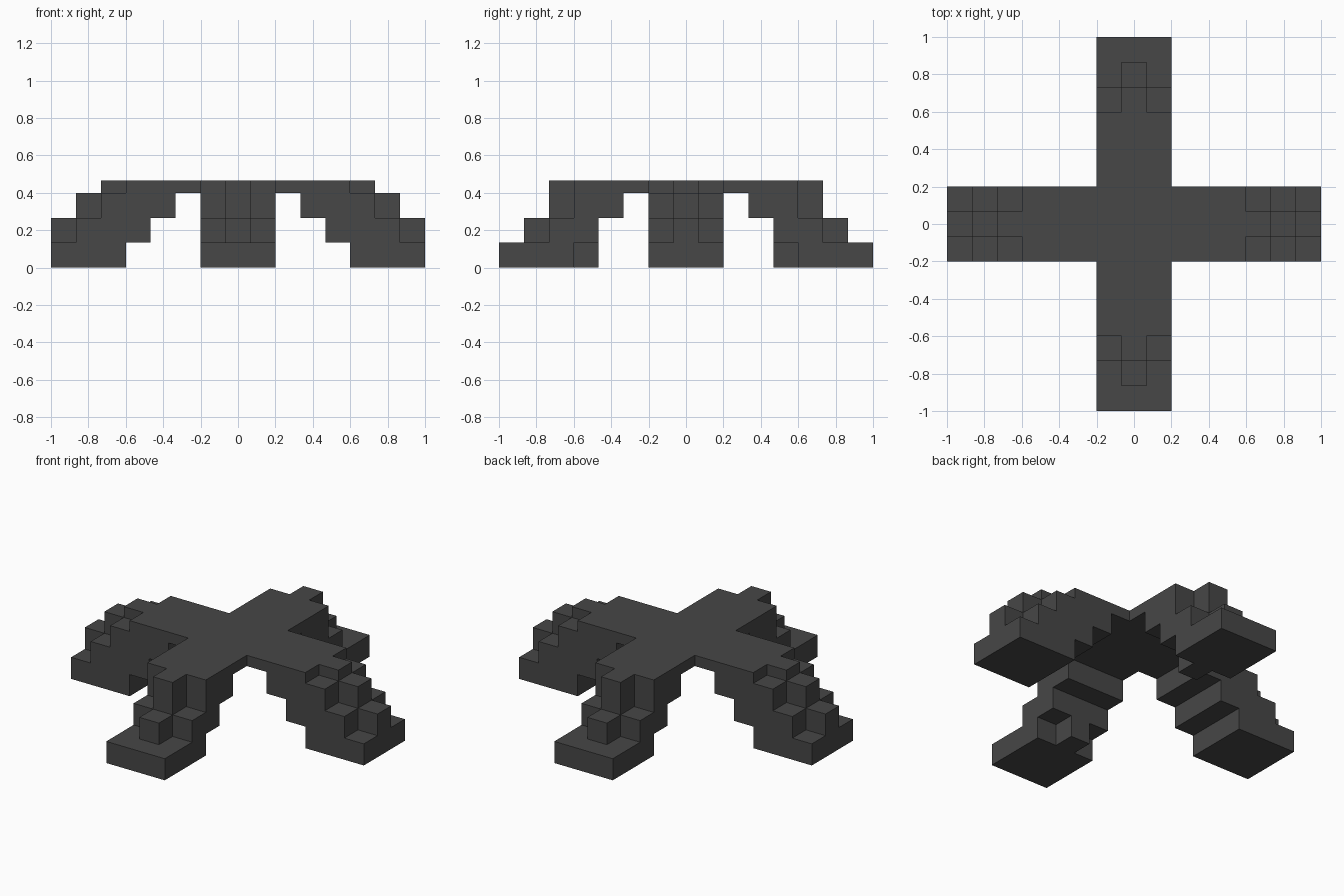
import bpy, bmesh, math
from mathutils import Matrix

if "Cube" in bpy.data.objects:
    bpy.data.objects.remove(bpy.data.objects["Cube"])

U = 2 / 15                       # block size
LEVELS = [0, 1, 2, 3, 3.5]       # layer heights in blocks, the top layer is a half slab

grey = bpy.data.materials.new("dark_grey")
grey.use_nodes = True
colour = (0.063, 0.063, 0.063, 1)
grey.diffuse_color = colour
grey.node_tree.nodes["Principled BSDF"].inputs["Base Color"].default_value = colour

# Each face of a block: direction to the neighbour and its corners, seen from outside
FACES = {
    (1, 0, 0): [(1, 0, 0), (1, 1, 0), (1, 1, 1), (1, 0, 1)],
    (-1, 0, 0): [(0, 0, 0), (0, 0, 1), (0, 1, 1), (0, 1, 0)],
    (0, 1, 0): [(0, 1, 0), (0, 1, 1), (1, 1, 1), (1, 1, 0)],
    (0, -1, 0): [(0, 0, 0), (1, 0, 0), (1, 0, 1), (0, 0, 1)],
    (0, 0, 1): [(0, 0, 1), (1, 0, 1), (1, 1, 1), (0, 1, 1)],
    (0, 0, -1): [(0, 0, 0), (0, 1, 0), (1, 1, 0), (1, 0, 0)],
}


def block_part(name, cells, turn=0):
    """Join blocks into one closed shell, merge its flat faces, turn it about z."""
    bm = bmesh.new()
    for i, j, k in cells:
        for (a, b, c), corners in FACES.items():
            if (i + a, j + b, k + c) not in cells:
                bm.faces.new([bm.verts.new(((i + x - 0.5) * U, (j + y - 0.5) * U,
                                            LEVELS[k + z] * U)) for x, y, z in corners])
    bmesh.ops.remove_doubles(bm, verts=bm.verts, dist=1e-4)
    bmesh.ops.dissolve_limit(bm, angle_limit=0.01, verts=bm.verts, edges=bm.edges)
    bm.transform(Matrix.Rotation(math.radians(turn), 4, "Z"))
    mesh = bpy.data.meshes.new(name)
    bm.to_mesh(mesh)
    bm.free()
    mesh.materials.append(grey)
    obj = bpy.data.objects.new(name, mesh)
    bpy.context.collection.objects.link(obj)


def leg_cells(middle, side):
    """Stepped leg along +x: one (first, last) block run per layer for each strip."""
    return {(i, j, k) for j in (-1, 0, 1)
            for k, (first, last) in enumerate(side if j else middle)
            for i in range(first, last + 1)}


# Cross-shaped top deck
block_part("top_deck", {(i, j, 3) for i in range(-2, 3) for j in range(-2, 3)
                        if abs(i) < 2 or abs(j) < 2})

# Left and right legs: even stairs with a raised middle strip
stair_leg = leg_cells(middle=[(5, 7), (4, 7), (3, 6), (3, 5)],
                      side=[(5, 7), (4, 6), (3, 5), (3, 4)])
block_part("left_leg", stair_leg, 0)
block_part("right_leg", stair_leg, 180)

# Front and back legs: flat foot, steeper steps and a block behind the foot
footed_leg = leg_cells(middle=[(4, 7), (4, 6), (3, 5), (3, 5)],
                       side=[(5, 7), (4, 5), (3, 4), (3, 4)])
block_part("back_leg", footed_leg, 90)
block_part("front_leg", footed_leg, 270)
